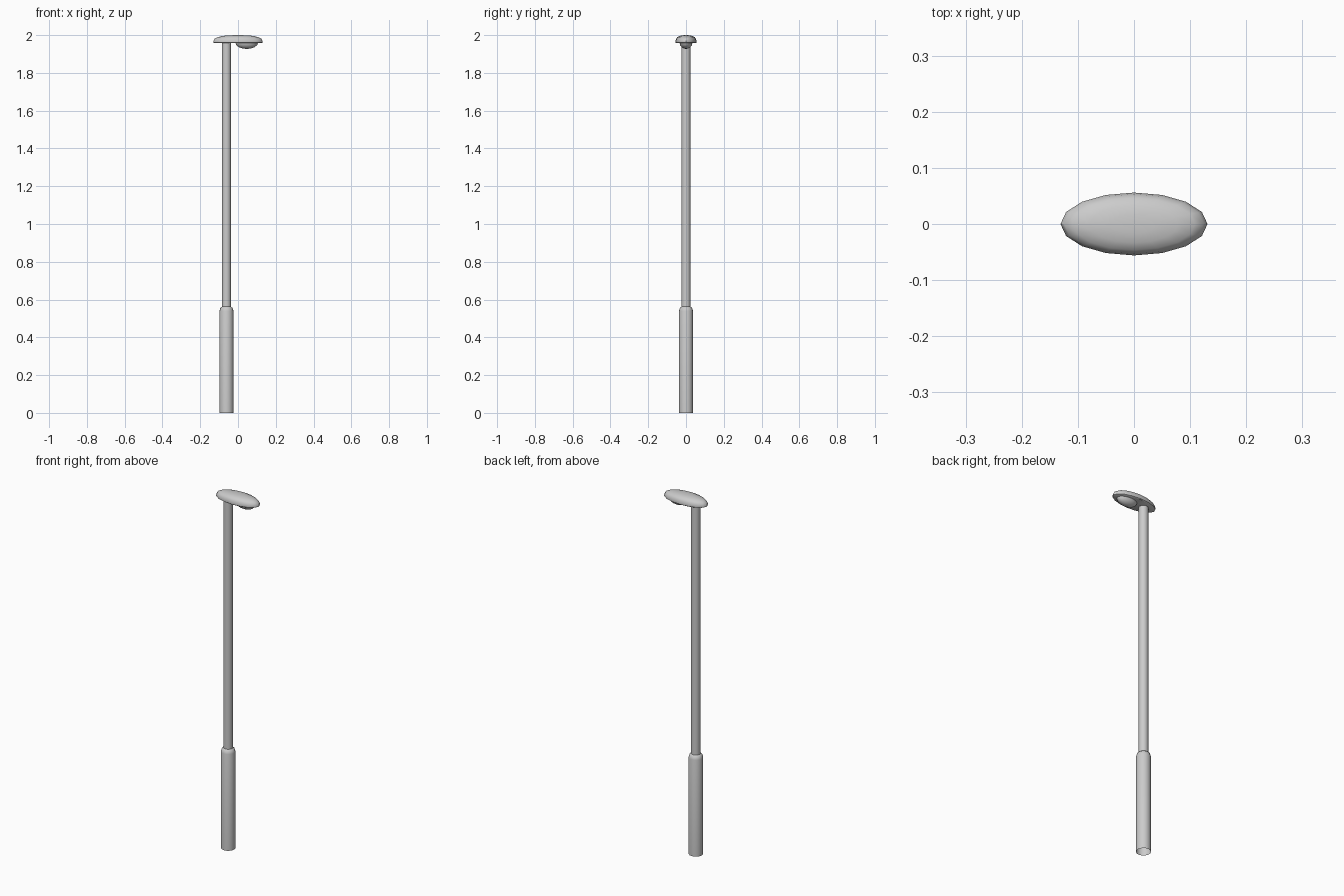
import bpy, bmesh, math

if "Cube" in bpy.data.objects:
    bpy.data.objects.remove(bpy.data.objects["Cube"])

SIDES = 16


def lathe(name, profile, centre_x=0.0, sx=1.0, sy=1.0):
    """Revolve (radius, z) points about a vertical axis; radius 0 closes to a pole."""
    bm = bmesh.new()
    rings = []
    for r, z in profile:
        n = SIDES if r > 0 else 1
        rings.append([bm.verts.new((centre_x + sx * r * math.cos(2 * math.pi * i / SIDES),
                                    sy * r * math.sin(2 * math.pi * i / SIDES), z))
                      for i in range(n)])
    for a, b in zip(rings, rings[1:]):
        for i in range(SIDES):
            j = (i + 1) % SIDES
            if len(a) == 1:
                bm.faces.new((a[0], b[j], b[i]))
            elif len(b) == 1:
                bm.faces.new((a[i], a[j], b[0]))
            else:
                bm.faces.new((a[i], a[j], b[j], b[i]))
    mesh = bpy.data.meshes.new(name)
    bm.to_mesh(mesh)
    bm.free()
    obj = bpy.data.objects.new(name, mesh)
    bpy.context.collection.objects.link(obj)
    bpy.ops.object.select_all(action='DESELECT')
    obj.select_set(True)
    bpy.context.view_layer.objects.active = obj
    bpy.ops.object.shade_smooth_by_angle(angle=math.radians(40))
    return obj


# Pole: thick sleeve, short taper, slim shaft, open at the bottom
lathe("pole", [(0.037, 0), (0.037, 0.54), (0.0325, 0.556), (0.024, 0.562), (0.024, 1.965)],
      centre_x=-0.061)

# Lamp head: flattened oval dome with a flat underside
lathe("lamp_head", [(0, 1.957), (0.93, 1.957), (0.99, 1.96), (1, 1.967), (0.95, 1.98),
                    (0.83, 1.989), (0.6, 1.996), (0.3, 1.999), (0, 2.0)], sx=0.131, sy=0.056)

# Lens: shallow oval bowl under the overhanging end
lathe("lens", [(0, 1.927), (0.35, 1.929), (0.68, 1.936), (0.92, 1.947), (1, 1.96)],
      centre_x=0.046, sx=0.06, sy=0.034)
